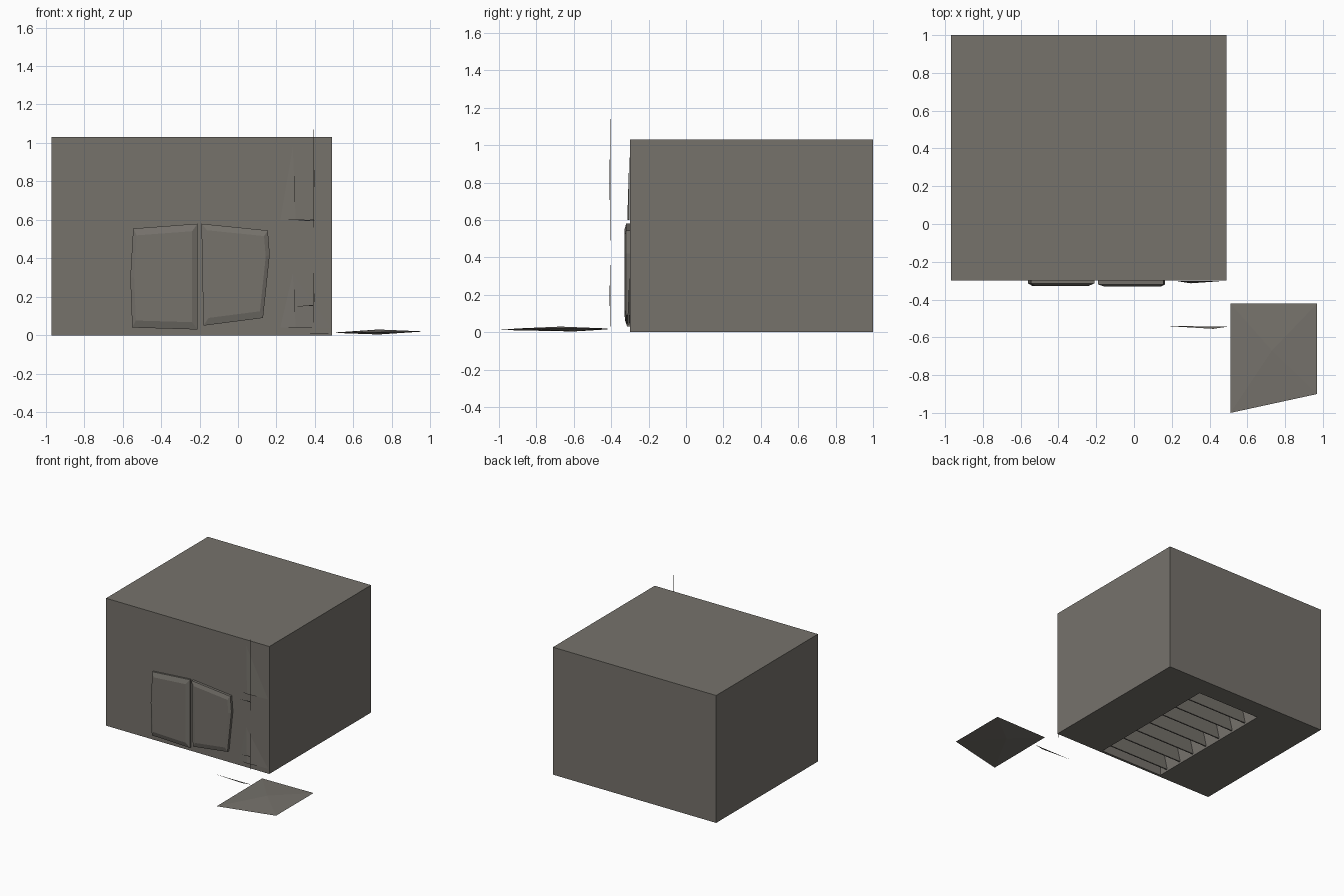
import bpy
import bmesh
from mathutils import Vector

if "Cube" in bpy.data.objects:
    bpy.data.objects.remove(bpy.data.objects["Cube"], do_unlink=True)

stone = bpy.data.materials.new("warm_grey")
stone.use_nodes = True
colour = (0.18, 0.168, 0.148, 1)
stone.diffuse_color = colour
stone.node_tree.nodes["Principled BSDF"].inputs["Base Color"].default_value = colour


def finish(name, bm):
    """Turn a bmesh into a named object with the shared material."""
    bmesh.ops.recalc_face_normals(bm, faces=bm.faces)
    mesh = bpy.data.meshes.new(name)
    bm.to_mesh(mesh)
    bm.free()
    mesh.materials.append(stone)
    obj = bpy.data.objects.new(name, mesh)
    bpy.context.collection.objects.link(obj)
    return obj


def box(bm, low, high):
    """Add a box between two corners and return its vertices."""
    verts = bmesh.ops.create_cube(bm, size=1)["verts"]
    low, high = Vector(low), Vector(high)
    for v in verts:
        v.co = (low + high) / 2 + v.co * (high - low)
    return verts


def front_panel(name, outline, wall_y, rim_y, face_y):
    """Raised wall panel with a slightly domed front."""
    bm = bmesh.new()
    back = bm.faces.new([bm.verts.new((x, wall_y, z)) for x, z in outline])
    ext = bmesh.ops.extrude_face_region(bm, geom=[back])["geom"]
    front = next(f for f in ext if isinstance(f, bmesh.types.BMFace))
    for v in front.verts:
        v.co.y = rim_y
    centre = front.calc_center_median()
    inner = bmesh.ops.extrude_face_region(bm, geom=[front])["geom"]
    bmesh.ops.delete(bm, geom=[front], context="FACES_ONLY")
    for v in inner:
        if isinstance(v, bmesh.types.BMVert):
            v.co = centre + (v.co - centre) * 0.86
            v.co.y = face_y
    return finish(name, bm)


def sliver(bm, points):
    """Add one thin flat shard."""
    bm.faces.new([bm.verts.new(p) for p in points])


# Main block, with a recess opened in its underside
hole_x, hole_y, depth = (-0.49, 0.07), (-0.28, 0.84), 0.22
bm = bmesh.new()
box(bm, (-0.97, -0.30, 0), (0.49, 1.0, 1.03))
floor = min(bm.faces, key=lambda f: f.calc_center_median().z)
bmesh.ops.inset_individual(bm, faces=[floor], thickness=0.1)
for v in floor.verts:
    v.co.x = hole_x[v.co.x > -0.24]
    v.co.y = hole_y[v.co.y > 0.35]
ceiling = bmesh.ops.extrude_face_region(bm, geom=[floor])["geom"]
bmesh.ops.delete(bm, geom=[floor], context="FACES_ONLY")
for v in ceiling:
    if isinstance(v, bmesh.types.BMVert):
        v.co.z = depth
finish("main_block", bm)

# Slats across the recess
bm = bmesh.new()
for i in range(7):
    y = -0.2 + i * 0.15
    for v in box(bm, (hole_x[0], y - 0.01, 0.015), (hole_x[1], y, depth)):
        if v.co.z > 0.1:
            v.co.y -= 0.05
finish("underside_slats", bm)

# Pair of raised panels on the front wall
front_panel("right_panel", [(-0.55, 0.04), (-0.56, 0.30), (-0.545, 0.555),
                            (-0.21, 0.58), (-0.21, 0.03)], -0.30, -0.315, -0.327)
front_panel("left_panel", [(-0.18, 0.05), (-0.19, 0.58), (0.155, 0.545),
                           (0.165, 0.42), (0.13, 0.09)], -0.30, -0.32, -0.33)

# Shallow ridges on the wall beside the panels
bm = bmesh.new()
for low, high in ((0.60, 0.98), (0.04, 0.32)):
    top, bottom = (0.285, -0.302, high), (0.30, -0.314, low)
    sliver(bm, [top, bottom, (0.22, -0.301, low)])
    sliver(bm, [top, (0.48, -0.301, low), bottom])
finish("wall_ridges", bm)

# Thin free-standing shards in front of the wall
bm = bmesh.new()
y = -0.405
for x, low, high in ((0.393, 0.49, 1.14), (0.393, 0.03, 0.36),
                     (0.293, 0.62, 0.9), (0.293, 0.06, 0.3)):
    sliver(bm, [(x, y, low), (x + 0.004, y - 0.004, (low + high) / 2), (x, y, high)])
sliver(bm, [(0.30, y, 0.594), (0.40, y, 0.594), (0.39, y, 0.602)])
sliver(bm, [(0.30, y, 0.150), (0.39, y, 0.152), (0.39, y, 0.158)])
sliver(bm, [(0.17, -0.54, 0.006), (0.5, -0.543, 0.009), (0.42, -0.555, 0.006)])
finish("thin_shards", bm)

# Low slab lying on the ground, rising gently to its middle
bm = bmesh.new()
corners = [(0.51, -1.0, 0.012), (0.97, -0.90, 0.02),
           (0.97, -0.42, 0.02), (0.51, -0.42, 0.015)]
rim = [bm.verts.new(c) for c in corners]
for peak in ((0.73, -0.67, 0.03), (0.73, -0.6, 0.004)):
    tip = bm.verts.new(peak)
    for a, b in zip(rim, rim[1:] + rim[:1]):
        bm.faces.new((a, b, tip))
finish("ground_slab", bm)
